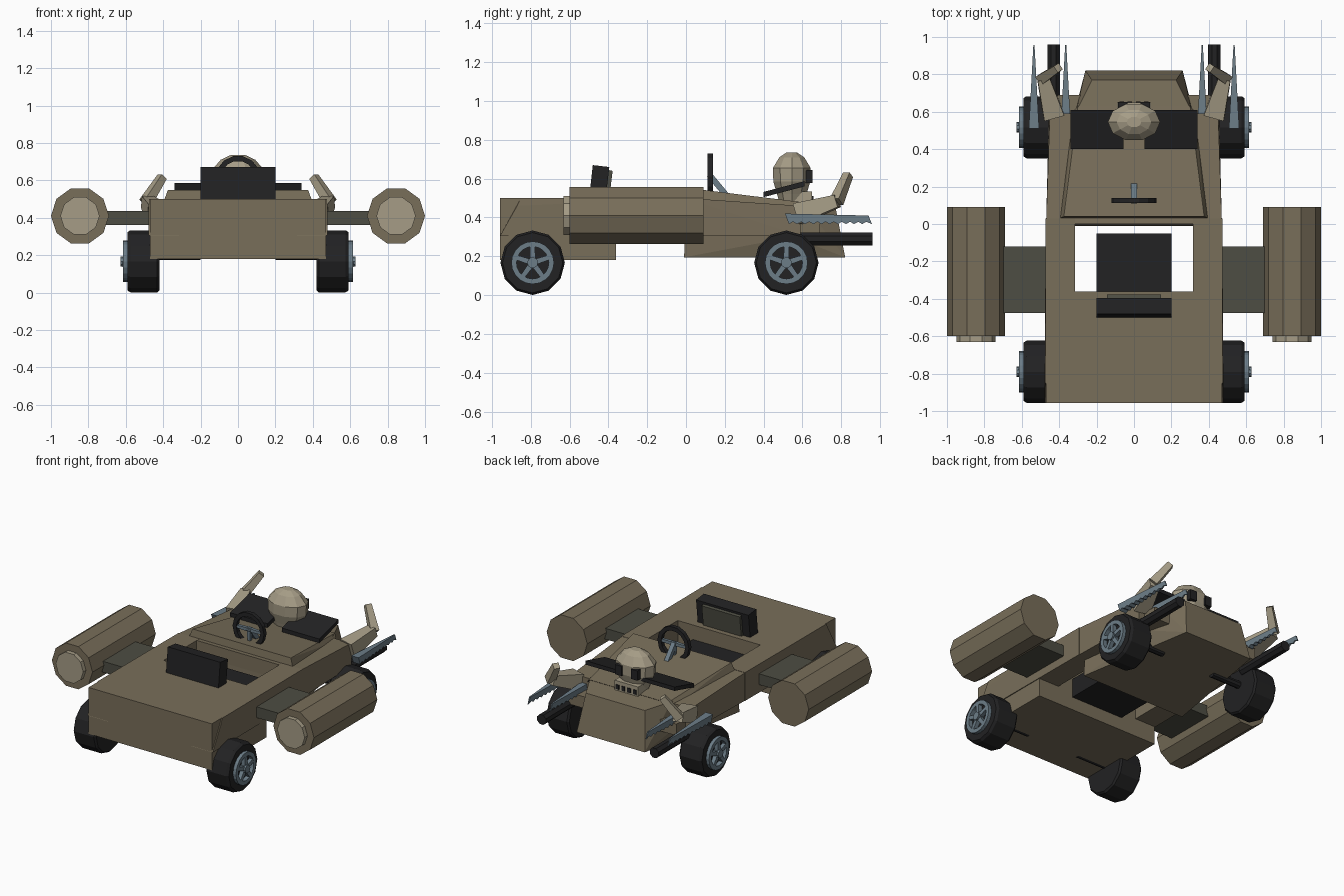
import bpy, bmesh, math
from mathutils import Vector, Matrix

if "Cube" in bpy.data.objects:
    bpy.data.objects.remove(bpy.data.objects["Cube"])

def material(name, rgb):
    m = bpy.data.materials.new(name)
    m.diffuse_color = (*rgb, 1)
    m.use_nodes = True
    m.node_tree.nodes["Principled BSDF"].inputs["Base Color"].default_value = m.diffuse_color
    return m

BROWN = material("brown_body", (0.19, 0.157, 0.102))
BONE = material("pale_bone", (0.38, 0.335, 0.24))
BLACK = material("black", (0.016, 0.016, 0.017))
STEEL = material("blue_steel", (0.15, 0.205, 0.245))
OLIVE = material("dark_olive", (0.075, 0.075, 0.056))

def finish(name, bm, mat):
    bmesh.ops.recalc_face_normals(bm, faces=bm.faces)
    me = bpy.data.meshes.new(name)
    bm.to_mesh(me)
    bm.free()
    me.materials.append(mat)
    ob = bpy.data.objects.new(name, me)
    bpy.context.collection.objects.link(ob)
    return ob

def hull(name, pts, mat):
    """Convex solid around a few corner points."""
    bm = bmesh.new()
    for p in pts:
        bm.verts.new(p)
    bmesh.ops.convex_hull(bm, input=bm.verts)
    bmesh.ops.dissolve_limit(bm, angle_limit=0.02, verts=bm.verts, edges=bm.edges)
    return finish(name, bm, mat)

def box(name, x0, x1, y0, y1, z0, z1, mat):
    return hull(name, [(x, y, z) for x in (x0, x1) for y in (y0, y1) for z in (z0, z1)], mat)

def both(pts):
    return [(s * x, y, z) for x, y, z in pts for s in (1, -1)]

def bar(name, a, b, wa, wb, mat):
    """Square bar from a to b, tapering from width wa to wb."""
    a, b = Vector(a), Vector(b)
    q = (b - a).to_track_quat('Z', 'Y')
    pts = [p + q @ Vector((i * w / 2, j * w / 2, 0))
           for p, w in ((a, wa), (b, wb)) for i in (1, -1) for j in (1, -1)]
    return hull(name, pts, mat)

def lathe(name, prof, n, axis, centre, mat, scale=(1, 1), phase=0, closed=False):
    """Spin (offset, radius) points about the x, y or z axis."""
    bm = bmesh.new()
    rings = []
    for off, r in prof:
        ring = []
        for k in range(n):
            t = phase + math.tau * k / n
            u, v = r * scale[0] * math.cos(t), r * scale[1] * math.sin(t)
            co = {'x': (off, u, v), 'y': (u, off, v), 'z': (u, v, off)}[axis]
            ring.append(bm.verts.new(Vector(co) + Vector(centre)))
        rings.append(ring)
    pairs = list(zip(rings, rings[1:]))
    if closed:
        pairs.append((rings[-1], rings[0]))
    for a, b in pairs:
        for k in range(n):
            bm.faces.new((a[k], a[(k + 1) % n], b[(k + 1) % n], b[k]))
    if not closed:
        bm.faces.new(rings[0])
        bm.faces.new(rings[-1])
    return finish(name, bm, mat)

def prism(name, outline, x, w0, w1, mat):
    """Side outline (y, z) given a width that tapers from its back to its front."""
    ys = [p[0] for p in outline]
    y0, y1 = min(ys), max(ys)
    bm = bmesh.new()
    sides = []
    for s in (1, -1):
        sides.append([bm.verts.new((x + s / 2 * (w0 + (w1 - w0) * (y - y0) / (y1 - y0)), y, z))
                      for y, z in outline])
        bm.faces.new(sides[-1])
    n = len(outline)
    for k in range(n):
        j = (k + 1) % n
        bm.faces.new((sides[0][k], sides[0][j], sides[1][j], sides[1][k]))
    return finish(name, bm, mat)

# Body: rear block, front deck, nose and raised hood
box("rear_body", -0.47, 0.47, -0.957, -0.36, 0.18, 0.5, BROWN)
hull("front_deck", both([(0.47, 0, 0.305), (0.47, 0, 0.5), (0.455, 0.59, 0.305), (0.45, 0.59, 0.46)]), BROWN)
hull("nose", both([(0.40, -0.01, 0.195), (0.40, 0.0, 0.4), (0.26, 0.82, 0.195),
                   (0.31, 0.6, 0.475), (0.225, 0.77, 0.455), (0.33, 0.55, 0.3)]), BROWN)
hull("hood", both([(0.40, 0.03, 0.48), (0.375, 0.04, 0.548), (0.33, 0.6, 0.44),
                   (0.30, 0.63, 0.475)]), BROWN)

# Seat
box("seat_cushion", -0.2, 0.2, -0.37, -0.05, 0.27, 0.4, BLACK)
hull("seat_back", both([(0.2, -0.5, 0.49), (0.2, -0.415, 0.49), (0.2, -0.48, 0.67), (0.2, -0.395, 0.66)]), BLACK)
hull("seat_pad", both([(0.145, -0.42, 0.5), (0.145, -0.395, 0.5), (0.145, -0.4, 0.645), (0.145, -0.378, 0.64)]), OLIVE)

# Steering wheel
lathe("steering_rim", [(0.112, 0.12), (0.14, 0.12), (0.14, 0.092), (0.112, 0.092)], 14, 'y',
      (0, 0, 0.612), BLACK, closed=True)
for a in (0, 180, 270):
    t = math.radians(a)
    bar("steering_spoke", (0, 0.126, 0.612), (0.1 * math.cos(t), 0.126, 0.612 + 0.1 * math.sin(t)), 0.024, 0.018, STEEL)
bar("steering_column", (0, 0.12, 0.62), (0, 0.22, 0.5), 0.03, 0.03, STEEL)

# Skull ornament with eyes, jaw and tooth gaps
lathe("skull", [(0.46, 0.62), (0.52, 0.78), (0.585, 0.98), (0.655, 1.0), (0.71, 0.66), (0.735, 0.28)],
      10, 'z', (0, 0.545, 0), BONE, scale=(0.14, 0.102))
box("skull_jaw", -0.09, 0.09, 0.56, 0.65, 0.46, 0.535, BONE)
for x in (-0.066, -0.022, 0.022, 0.066):
    box("tooth_gap", x - 0.012, x + 0.012, 0.645, 0.656, 0.48, 0.51, BLACK)

for s in (1, -1):
    box("skull_eye", s * 0.035, s * 0.085, 0.6, 0.652, 0.578, 0.645, BLACK)
    # Tilted black hood plate
    hull("hood_plate", [(s * x, y, z + d) for x in (0.055, 0.34)
                        for y, z in ((0.4, 0.505), (0.61, 0.56)) for d in (0, 0.027)], BLACK)
    # Side rail beside the cockpit, with slanted rear end
    hull("side_rail", [(s * x, y, z) for x in (0.315, 0.478)
                       for y, z in ((-0.958, 0.305), (-0.87, 0.46), (-0.87, 0.305))]
         + [(s * x, 0.03, z) for x in (0.315, 0.472) for z in (0.305, 0.5)]
         + [(s * x, -0.85, 0.5) for x in (0.315, 0.475)], BROWN)
    # Side pod on its strut
    lathe("side_pod", [(-0.6, 0.155), (0.09, 0.155)], 10, 'y', (s * 0.845, 0, 0.41), BROWN)
    lathe("pod_cap", [(-0.63, 0.105), (-0.59, 0.105)], 10, 'y', (s * 0.845, 0, 0.41), BONE)
    box("pod_strut", s * 0.44, s * 0.72, -0.475, -0.12, 0.36, 0.435, OLIVE)
    # Front wheel bracket
    box("wheel_bracket", s * 0.28, s * 0.41, 0.55, 0.69, 0.3, 0.38, BROWN)
    # Two-part horn
    bar("horn_base", (s * 0.43, 0.58, 0.42), (s * 0.485, 0.78, 0.485), 0.11, 0.065, BONE)
    bar("horn_tip", (s * 0.495, 0.775, 0.48), (s * 0.405, 0.835, 0.62), 0.055, 0.04, BONE)
    # Front gun pipe
    lathe("pipe", [(0.55, 0.036), (0.96, 0.036)], 8, 'y', (s * 0.43, 0, 0.29), BLACK, phase=math.pi / 8)
    # Saw blades with toothed lower edge
    teeth = [(0.53 + 0.021 * k, 0.366 if k % 2 == 0 else 0.378) for k in range(20)]
    for x in (0.365, 0.535):
        prism("saw_blade", [(0.51, 0.42)] + teeth + [(0.958, 0.366), (0.94, 0.41)], s * x, 0.055, 0.006, STEEL)
    # Wheels
    for y in (-0.79, 0.517):
        c = (0, y, 0.167)
        lathe("tyre", [(s * a, r) for a, r in ((0.42, 0.155), (0.432, 0.166), (0.575, 0.166),
                                               (0.592, 0.155), (0.592, 0.1), (0.585, 0.09))],
              12, 'x', c, BLACK, phase=math.pi / 6)
        lathe("rim", [(s * a, r) for a, r in ((0.585, 0.11), (0.615, 0.11), (0.615, 0.083), (0.585, 0.083))],
              20, 'x', c, STEEL, closed=True)
        lathe("hub", [(s * 0.58, 0.028), (s * 0.628, 0.028)], 10, 'x', c, STEEL)
        for k in range(5):
            t = math.pi / 2 + math.tau * k / 5
            bar("wheel_spoke", (s * 0.602, y, 0.167),
                (s * 0.602, y + 0.095 * math.cos(t), 0.167 + 0.095 * math.sin(t)), 0.03, 0.024, STEEL)
    # Axle halves
    for y in (-0.79, 0.517):
        lathe("axle", [(s * 0.2, 0.025), (s * 0.43, 0.025)], 8, 'x', (0, y, 0.2), BLACK)
